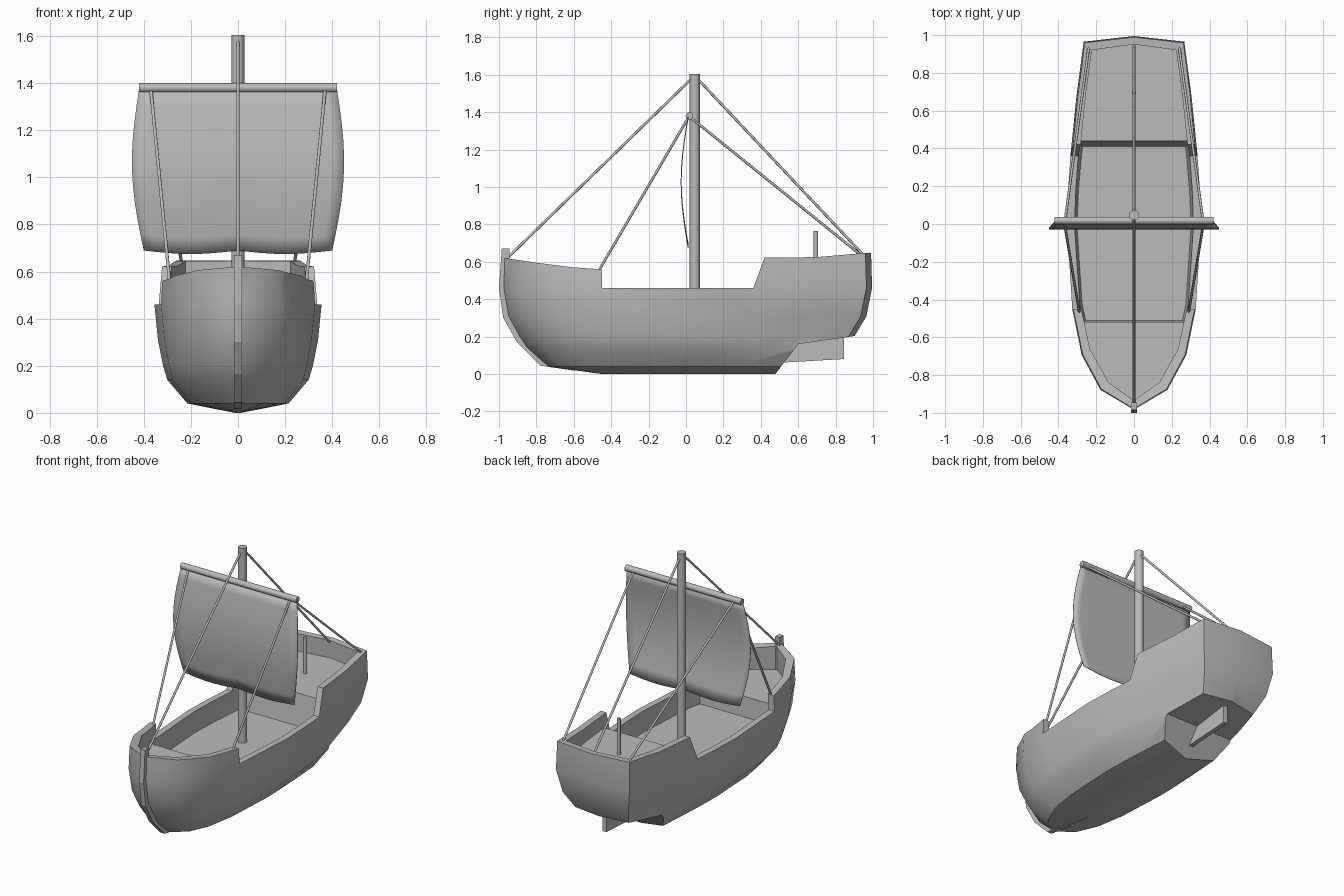
import bpy, bmesh, math
from mathutils import Vector

if "Cube" in bpy.data.objects:
    bpy.data.objects.remove(bpy.data.objects["Cube"])

grey = bpy.data.materials.new("plain_grey")
grey.diffuse_color = (0.5, 0.5, 0.5, 1)
grey.use_nodes = True
grey.node_tree.nodes["Principled BSDF"].inputs["Base Color"].default_value = grey.diffuse_color


def make(name, verts, faces, smooth=None):
    bm = bmesh.new()
    vs = [bm.verts.new(v) for v in verts]
    for f in faces:
        bm.faces.new([vs[i] for i in f])
    bmesh.ops.recalc_face_normals(bm, faces=bm.faces)
    me = bpy.data.meshes.new(name)
    bm.to_mesh(me)
    bm.free()
    me.materials.append(grey)
    ob = bpy.data.objects.new(name, me)
    bpy.context.collection.objects.link(ob)
    if smooth:
        shade(me, smooth)
    return ob


def shade(me, degrees):
    for p in me.polygons:
        p.use_smooth = True
    me.set_sharp_from_angle(angle=math.radians(degrees))


def prism(name, profile, half):
    """Extrude a (y, z) outline to x = +-half."""
    n = len(profile)
    verts = [(x, y, z) for x in (-half, half) for y, z in profile]
    faces = [list(range(n)), list(range(n, 2 * n))]
    faces += [(i, (i + 1) % n, n + (i + 1) % n, n + i) for i in range(n)]
    return make(name, verts, faces)


def rod(name, a, b, r, sides=8):
    """Cylinder between two points."""
    a, b = Vector(a), Vector(b)
    q = (b - a).to_track_quat('Z', 'Y')
    ring = [q @ Vector((r * math.cos(k * math.tau / sides),
                        r * math.sin(k * math.tau / sides), 0)) for k in range(sides)]
    verts = [a + v for v in ring] + [b + v for v in ring]
    faces = [list(range(sides)), list(range(sides, 2 * sides))]
    faces += [(k, (k + 1) % sides, sides + (k + 1) % sides, sides + k) for k in range(sides)]
    return make(name, verts, faces, 50)


def boolean(ob, cutter, op):
    mod = ob.modifiers.new("cut", 'BOOLEAN')
    mod.object, mod.operation, mod.solver = cutter, op, 'EXACT'
    dg = bpy.context.evaluated_depsgraph_get()
    me = bpy.data.meshes.new_from_object(ob.evaluated_get(dg))
    ob.modifiers.clear()
    ob.data = me
    bpy.data.objects.remove(cutter)


# Hull waterlines: height, bow y, stern y, half width, stern width ratio
LEVELS = [(0.0, -0.45, 0.55, 0.012, 1.0), (0.04, -0.74, 0.72, 0.215, 0.8),
          (0.14, -0.85, 0.84, 0.30, 0.68), (0.2, -0.89, 0.87, 0.318, 0.61),
          (0.31, -0.95, 0.935, 0.34, 0.7), (0.46, -0.975, 0.965, 0.355, 0.75),
          (0.8, -0.965, 0.955, 0.335, 0.77)]
BOW = [(0, 0.04), (0.05, 0.5), (0.145, 0.78), (0.27, 0.92), (0.5, 1)]
STERN = [0.6, 0.7, 0.85, 1.0]


def loft(name, inset, top):
    verts, faces = [], []
    for z, yb, ys, w, s in LEVELS:
        z = top if z == 0.8 else z
        yb, ys = yb + inset, ys - inset
        plan = BOW + [(t, 1 - (1 - s) * ((t - 0.5) * 2) ** 1.6) for t in STERN]
        side = [(max(0.005, w * f - inset), yb + t * (ys - yb), z) for t, f in plan]
        verts += side + [(0, ys + 0.03, z)] + [(-x, y, zz) for x, y, zz in reversed(side)]
    n = 2 * (len(BOW) + len(STERN)) + 1
    for l in range(len(LEVELS) - 1):
        for i in range(n):
            j = (i + 1) % n
            faces.append((l * n + i, l * n + j, l * n + n + j, l * n + n + i))
    faces.append(list(range(n)))
    faces.append(list(range(len(verts) - n, len(verts))))
    return make(name, verts, faces)


# Hull: solid loft, hollowed down to three decks, trimmed to the sheer line
hull = loft("hull", 0, 0.8)
hollow = loft("hollow", 0.04, 0.9)
boolean(hollow, prism("deck_steps", [(-1.1, 0.46), (-0.52, 0.46), (-0.51, 0.33), (0.41, 0.33),
                                     (0.44, 0.53), (1.1, 0.53), (1.1, 1), (-1.1, 1)], 0.6),
        'INTERSECT')
boolean(hull, hollow, 'DIFFERENCE')
boolean(hull, prism("sheer", [(-1.2, 0.66), (-0.97, 0.62), (-0.8, 0.595), (-0.6, 0.57),
                              (-0.45, 0.56), (-0.45, 0.46), (0.36, 0.46), (0.42, 0.622),
                              (0.7, 0.625), (0.93, 0.645), (1.1, 0.653), (1.1, 1.2),
                              (-1.2, 1.2)], 0.7), 'DIFFERENCE')
boolean(hull, prism("stern_notch", [(0.455, -0.03), (0.6, 0.16), (0.88, 0.2), (1.1, 0.23),
                                    (1.1, -0.03)], 0.7), 'DIFFERENCE')
shade(hull.data, 32)

# Stem post and rudder
prism("stem_post", [(-0.945, 0.67), (-0.985, 0.67), (-1.0, 0.46), (-0.977, 0.3), (-0.9, 0.165),
                    (-0.78, 0.045), (-0.6, 0.018), (-0.6, 0.04), (-0.74, 0.07), (-0.84, 0.17),
                    (-0.925, 0.32), (-0.945, 0.46)], 0.016)
prism("rudder", [(0.5, 0.06), (0.845, 0.08), (0.845, 0.21), (0.58, 0.18)], 0.014)

# Mast, yard and tiller post
rod("mast", (0, 0.047, 0.32), (0, 0.047, 1.605), 0.027, 12)
rod("yard", (-0.42, 0.018, 1.38), (0.42, 0.018, 1.38), 0.02, 12)
rod("tiller_post", (0, 0.695, 0.52), (0, 0.695, 0.765), 0.012)

# Sail: bellied sheet, widest in the middle, with a scalloped foot
NU, NV = 16, 10
verts = []
for j in range(NV + 1):
    v = j / NV
    half = 0.42 - 0.02 * v + 0.04 * math.sin(math.pi * v)
    for i in range(NU + 1):
        u = 2 * i / NU - 1
        foot = 0.69 - 0.015 * abs(math.sin(math.pi * u))
        verts.append((u * half, 0.012 - 0.038 * math.sin(math.pi * v), 1.375 + (foot - 1.375) * v))
R = NU + 1
sail = make("sail", verts, [(j * R + i, j * R + i + 1, j * R + R + i + 1, j * R + R + i)
                            for j in range(NV) for i in range(NU)], 40)
thick = sail.modifiers.new("thickness", 'SOLIDIFY')
thick.thickness, thick.offset = 0.005, 0

# Rigging
rod("forestay", (0, 0.03, 1.58), (0, -0.955, 0.62), 0.007)
rod("backstay", (0, 0.06, 1.58), (0, 0.945, 0.64), 0.007)
for name, s in (("left", -1), ("right", 1)):
    rod(name + "_fore_brace", (s * 0.37, 0.015, 1.375), (s * 0.29, -0.465, 0.555), 0.007)
    rod(name + "_aft_brace", (s * 0.365, 0.02, 1.375), (s * 0.24, 0.93, 0.64), 0.007)
